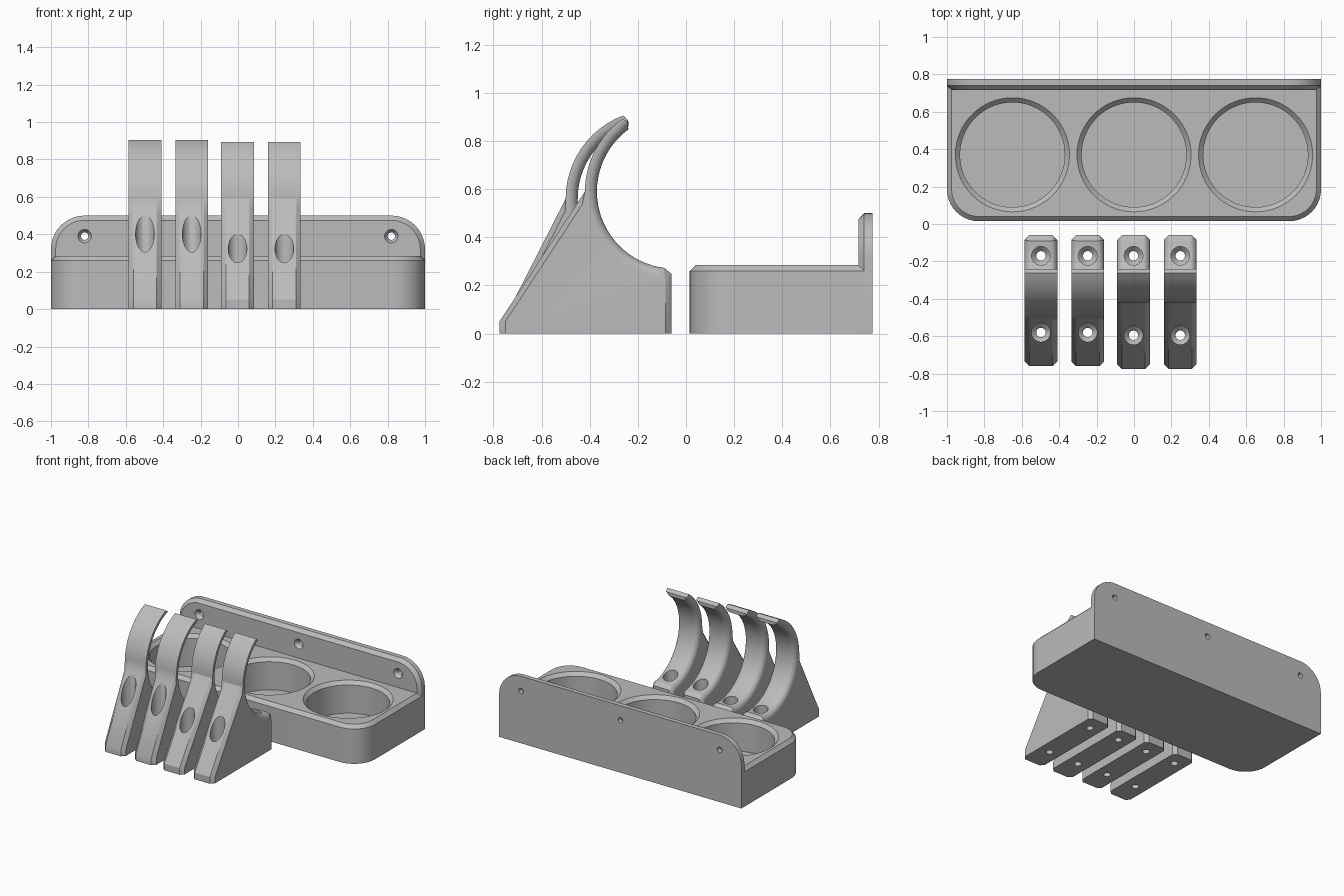
import bpy, bmesh, math
from math import cos, sin, pi, radians, sqrt

if "Cube" in bpy.data.objects:
    bpy.data.objects.remove(bpy.data.objects["Cube"])

grey = bpy.data.materials.new("matte_grey")
grey.diffuse_color = (0.5, 0.5, 0.5, 1)
grey.use_nodes = True
grey.node_tree.nodes["Principled BSDF"].inputs["Base Color"].default_value = grey.diffuse_color


def loft(name, layers):
    """Closed solid skinned through loops that share one point count."""
    bm = bmesh.new()
    rings = [[bm.verts.new(p) for p in layer] for layer in layers]
    n = len(rings[0])
    for a, b in zip(rings, rings[1:]):
        for i in range(n):
            j = (i + 1) % n
            bm.faces.new((a[i], a[j], b[j], b[i]))
    bm.faces.new(rings[0])
    bm.faces.new(rings[-1])
    bmesh.ops.recalc_face_normals(bm, faces=bm.faces[:])
    me = bpy.data.meshes.new(name)
    bm.to_mesh(me)
    bm.free()
    me.materials.append(grey)
    ob = bpy.data.objects.new(name, me)
    bpy.context.collection.objects.link(ob)
    return ob


def turned(profile, loc, rot_x=0, sides=32):
    """Round cutter from (radius, height) pairs."""
    ob = loft("cutter", [[(r * cos(2 * pi * i / sides), r * sin(2 * pi * i / sides), z)
                          for i in range(sides)] for r, z in profile])
    ob.location = loc
    ob.rotation_euler.x = rot_x
    ob.hide_render = True
    return ob


def activate(ob):
    bpy.ops.object.select_all(action='DESELECT')
    bpy.context.view_layer.objects.active = ob
    ob.select_set(True)


def finish(ob, cutters):
    """Cut the holes, then smooth the curved faces."""
    activate(ob)
    for c in cutters:
        mod = ob.modifiers.new("hole", 'BOOLEAN')
        mod.operation = 'DIFFERENCE'
        mod.solver = 'EXACT'
        mod.object = c
        bpy.ops.object.modifier_apply(modifier=mod.name)
        bpy.data.objects.remove(c, do_unlink=True)
    activate(ob)
    bpy.ops.object.shade_smooth_by_angle(angle=radians(28))


def arc(cx, cy, r, a0, a1, n):
    return [(cx + r * cos(radians(a0 + (a1 - a0) * i / n)),
             cy + r * sin(radians(a0 + (a1 - a0) * i / n))) for i in range(n + 1)]


# Cup shelf: rounded front corners, chamfered top rim
def shelf_outline(inset):
    r, w, front = 0.17 - inset, 0.83, 0.185
    return (arc(-w, front, r, 180, 270, 10) + arc(w, front, r, 270, 360, 10)
            + [(w + r, 0.74), (-w - r, 0.74)])


shelf = loft("cup_shelf", [[(x, y, z) for x, y in shelf_outline(i)]
                           for z, i in ((0, 0), (0.26, 0), (0.285, 0.025))])
cup = [(0.28, 0.05), (0.28, 0.26), (0.305, 0.285), (0.305, 0.35)]
finish(shelf, [turned(cup, (x, 0.37, 0), 0, 64) for x in (-0.65, 0, 0.65)])


# Back plate: rounded upper corners, chamfered front rim
def plate_outline(inset):
    r = 0.18 - inset
    return (arc(0.82, 0.32, r, 0, 90, 10) + arc(-0.82, 0.32, r, 90, 180, 10)
            + [(-0.82 - r, inset), (0.82 + r, inset)])


plate = loft("back_plate", [[(x, y, z) for x, z in plate_outline(i)]
                            for y, i in ((0.775, 0), (0.74, 0), (0.716, 0.025))])
screw = [(0.02, -0.05), (0.02, 0.035), (0.036, 0.059), (0.036, 0.1)]
finish(plate, [turned(screw, (x, 0.775, 0.39), pi / 2) for x in (-0.82, 0, 0.82)])


# Hooks: side profile lofted across the width, chamfered front and rounded cradle
HALF, CHAMFER, FILLET = 0.0875, 0.025, 0.04


def hook_profile(front, cy, cz, tip_out, tip_in, f, g):
    r_in, r_out = 0.32, 0.37
    end = 270 + math.degrees(math.asin((-0.09 - cy) / r_in))
    outer = arc(cy, cz, r_out, 180, tip_out, 12)
    cradle = arc(cy, cz, r_in + g, tip_in, end, 28)
    ey, ez = outer[0]
    near = (front + f + (ey - front) * 0.9, 0.05 + (ez - 0.05) * 0.9)
    tip = (-0.24, outer[-1][1] - 0.02)
    rear = -0.06 - f
    return ([(front + f, 0), (front + f, 0.05), near] + outer + [tip] + cradle
            + [(rear, cradle[-1][1] - 0.025), (rear, 0)])


def hook(name, x, front, screw_y, *shape):
    steps = sorted([FILLET * (1 - cos(radians(t))) for t in range(0, 91, 15)] + [CHAMFER])
    side = []
    for d in steps:
        f = max(0, CHAMFER - d)
        g = FILLET - sqrt(max(0, FILLET ** 2 - (FILLET - d) ** 2))
        side.append((HALF - d, hook_profile(front, *shape, f, g)))
    spans = [(-dx, p) for dx, p in side] + side[::-1]
    ob = loft(name, [[(x + dx, y, z) for y, z in p] for dx, p in spans])
    bore = [(0.025, -0.05), (0.025, 0.08), (0.05, 0.105), (0.05, 0.6)]
    short = bore[:3] + [(0.05, 0.42)]
    finish(ob, [turned(bore, (x, screw_y, 0)), turned(short, (x, -0.17, 0))])


for i, x in enumerate((-0.4975, -0.2475)):
    hook(f"tall_hook_{i + 1}", x, -0.76, -0.58, -0.13, 0.56, 111, 110)
for i, x in enumerate((-0.0025, 0.2475)):
    hook(f"short_hook_{i + 1}", x, -0.775, -0.595, -0.05, 0.59, 125, 126.4)
